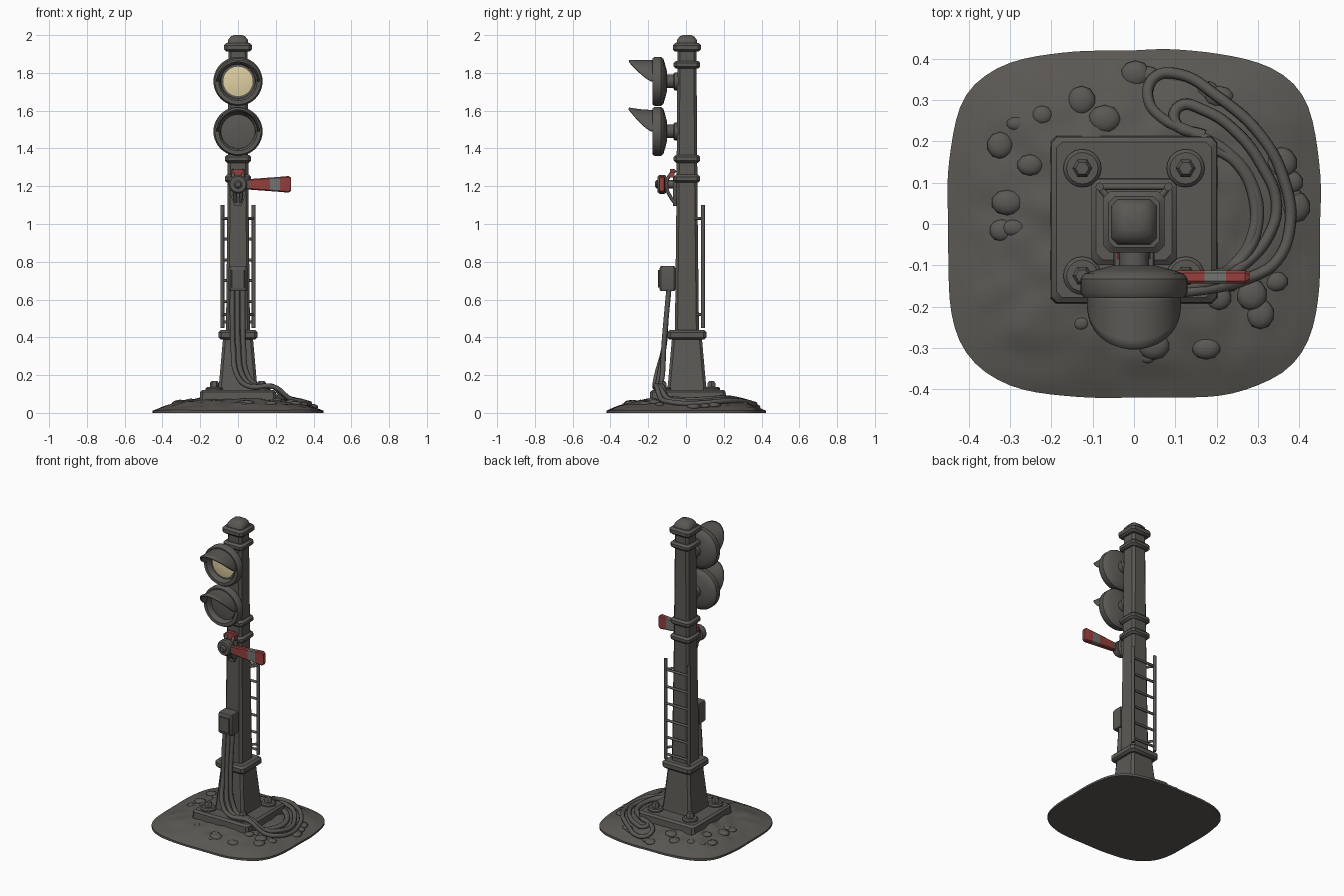
import bpy, bmesh, math, random
from mathutils import Vector, noise

if "Cube" in bpy.data.objects:
    bpy.data.objects.remove(bpy.data.objects["Cube"])

random.seed(4)


def material(name, rgb):
    m = bpy.data.materials.new(name)
    m.diffuse_color = (*rgb, 1)
    m.use_nodes = True
    m.node_tree.nodes["Principled BSDF"].inputs["Base Color"].default_value = m.diffuse_color
    return m


IRON = material("dark iron grey", (0.105, 0.098, 0.088))
RED = material("faded red", (0.30, 0.05, 0.047))
STRIPE = material("stripe grey", (0.17, 0.175, 0.165))
LENS = material("cream lens", (0.74, 0.63, 0.36))


def finish(name, bm, mats=(IRON,), angle=35):
    bmesh.ops.recalc_face_normals(bm, faces=bm.faces[:])
    me = bpy.data.meshes.new(name)
    bm.to_mesh(me)
    bm.free()
    ob = bpy.data.objects.new(name, me)
    bpy.context.collection.objects.link(ob)
    for m in mats:
        me.materials.append(m)
    bpy.ops.object.select_all(action='DESELECT')
    ob.select_set(True)
    bpy.context.view_layer.objects.active = ob
    bpy.ops.object.shade_smooth_by_angle(angle=math.radians(angle))
    return ob


def skin(bm, rings, cap=True):
    """Join successive rings of points into a closed skin."""
    vs = [[bm.verts.new(p) for p in r] for r in rings]
    n = len(vs[0])
    for a, b in zip(vs, vs[1:]):
        for i in range(n):
            bm.faces.new((a[i], a[(i + 1) % n], b[(i + 1) % n], b[i]))
    if cap:
        bm.faces.new(vs[0])
        bm.faces.new(vs[-1])


def loft(name, sections, centre=(0, 0, 0), axis='z', ch=0.012, mats=(IRON,)):
    """Chamfered rectangles (t, half a, half b) along z or x."""
    c, rings = Vector(centre), []
    for t, a, b in sections:
        k = min(ch, a * .5, b * .5)
        ring = [(a, b - k), (a - k, b), (k - a, b), (-a, b - k),
                (-a, k - b), (k - a, -b), (a - k, -b), (a, k - b)]
        rings.append([c + Vector((p, q, t) if axis == 'z' else (t, p, q)) for p, q in ring])
    bm = bmesh.new()
    skin(bm, rings)
    return finish(name, bm, mats)


def collar(name, z0, z1, h, y=0.005):
    return loft(name, [(z0, h - .012, h - .012), (z0 + .012, h, h),
                       (z1 - .012, h, h), (z1, h - .012, h - .012)], (0, y, 0), ch=0.016)


def lathe(name, profile, centre, axis='y', n=32, mats=(IRON,)):
    c, rings = Vector(centre), []
    for r, t in profile:
        pts = [(r * math.cos(i * math.tau / n), r * math.sin(i * math.tau / n)) for i in range(n)]
        rings.append([c + Vector((p, t, q) if axis == 'y' else (p, q, t)) for p, q in pts])
    bm = bmesh.new()
    skin(bm, rings)
    return finish(name, bm, mats)


def tube(name, pts, r, smooth=True):
    cu = bpy.data.curves.new(name, 'CURVE')
    cu.dimensions, cu.bevel_depth, cu.bevel_resolution = '3D', r, 2
    cu.use_fill_caps, cu.resolution_u = True, 6
    if smooth:
        sp = cu.splines.new('BEZIER')
        sp.bezier_points.add(len(pts) - 1)
        for bp, p in zip(sp.bezier_points, pts):
            bp.co = p
            bp.handle_left_type = bp.handle_right_type = 'AUTO'
    else:
        sp = cu.splines.new('POLY')
        sp.points.add(len(pts) - 1)
        for bp, p in zip(sp.points, pts):
            bp.co = (*p, 1)
    ob = bpy.data.objects.new(name, cu)
    bpy.context.collection.objects.link(ob)
    cu.materials.append(IRON)
    bpy.ops.object.select_all(action='DESELECT')
    ob.select_set(True)
    bpy.context.view_layer.objects.active = ob
    bpy.ops.object.convert(target='MESH')
    bpy.ops.object.shade_smooth_by_angle(angle=math.radians(50))


# ground mound: rounded-square dome with gentle bumps
def mound_z(x, y):
    s = min(1, ((abs(x) / .45) ** 4 + (abs(y) / .42) ** 4) ** .25)
    return 0.012 + 0.07 * (1 - s ** 2.6)


bm = bmesh.new()
rings = []
N = 96
for s in [1, 1] + [1 - j / 22 for j in range(1, 21)]:
    ring = []
    for i in range(N):
        a = i * math.tau / N
        c, d = math.cos(a), math.sin(a)
        w = 1 + .012 * noise.noise(Vector((c * 3, d * 3, 5)))
        k = s * w / ((abs(c) / .45) ** 3.7 + (abs(d) / .42) ** 3.7) ** (1 / 3.7)
        x, y = k * c, k * d
        z = 0 if not rings else mound_z(x, y) + .012 * (1 - s ** 6) * noise.noise(Vector((x * 14, y * 14, 1)))
        ring.append((x, y, z))
    rings.append(ring)
skin(bm, rings)
finish("ground_mound", bm, angle=60)

# half-buried stones
bm = bmesh.new()
for _ in range(34):
    a = random.uniform(0, math.tau)
    k = random.uniform(.27, .39)
    c, d = math.cos(a), math.sin(a)
    if c > 0 and -.3 < d:
        k = .39
    x, y = k * c, k * d * .93
    r = random.uniform(.018, .04)
    g = bmesh.ops.create_icosphere(bm, subdivisions=2, radius=1)
    q = random.uniform(.7, 1.1)
    for v in g['verts']:
        v.co = (x + v.co.x * r, y + v.co.y * r * q, mound_z(x, y) - .003 + v.co.z * r * .42)
finish("stones", bm, angle=60)

# plinth and anchor bolts
loft("plinth", [(.03, .205, .205), (.11, .2, .2), (.122, .188, .188)], (0, .01, 0), ch=.014)
for sx in (-1, 1):
    for sy in (-1, 1):
        p = (.125 * sx, .005 + .13 * sy, 0)
        lathe("washer", [(.046, .11), (.046, .13), (.038, .138)], p, 'z', 20)
        lathe("anchor_bolt", [(.024, .13), (.024, .158), (.016, .168)], p, 'z', 6)

# post: tapered foot, shaft, collars and cap
loft("post_foot", [(.11, .106, .106), (.16, .1, .1), (.41, .078, .078)], (0, .005, 0), ch=.014)
loft("post_shaft", [(.4, .064, .064), (1.1, .056, .056), (1.95, .05, .05)], (0, .005, 0), ch=.014)
collar("foot_collar", .388, .438, .104)
for z in (1.24, 1.345, 1.843):
    collar("post_collar", z - .021, z + .021, .07)
collar("cap_collar", 1.912, 1.958, .074)
loft("post_cap", [(1.95, .056, .056), (1.975, .052, .052), (1.993, .038, .038), (2.0, .022, .022)],
     (0, .005, 0), ch=.016)

# signal lamps with hoods and arms
for label, z, mat, lr in (("upper", 1.755, LENS, .078), ("lower", 1.49, IRON, .086)):
    c = (0, 0, z)
    lathe(label + "_lamp_body", [(.05, -.1), (.095, -.112), (.12, -.12), (.13, -.133), (.13, -.165),
                                 (.122, -.178), (.102, -.178), (.094, -.168), (.09, -.145)], c, n=40)
    lathe(label + "_lens", [(lr, -.142), (lr, -.149), (lr * .7, -.153), (lr * .3, -.155)], c, mats=(mat,))
    lathe(label + "_lamp_arm", [(.036, -.04), (.036, -.12)], c, n=16)
    lathe(label + "_arm_flange", [(.048, -.04), (.048, -.06), (.04, -.066)], c, n=16)
    bm = bmesh.new()
    cols = []
    lift = .0 if label == "upper" else .012
    for i in range(25):
        a = math.pi * i / 24
        length = .018 + .117 * math.sin(a) ** .8
        col = []
        for j in range(7):
            u = length * j / 6
            col.append(bm.verts.new((.108 * math.cos(a), -.168 - u,
                                     z + .108 * math.sin(a) + lift * (u / .13) ** 2)))
        cols.append(col)
    for p, q in zip(cols, cols[1:]):
        for j in range(6):
            bm.faces.new((p[j], q[j], q[j + 1], p[j + 1]))
    ob = finish(label + "_hood", bm)
    m = ob.modifiers.new("thickness", 'SOLIDIFY')
    m.thickness, m.offset = .012, 0

# signal arm with stripes, coloured by distance along x
Z = 1.21
arm = loft("signal_arm", [(.02, .014, .02), (.06, .015, .028), (.17, .016, .036), (.222, .016, .04),
                          (.268, .016, .044), (.28, .011, .036)], (0, -.128, Z), 'x', .006,
           (RED, STRIPE, IRON))
for f in arm.data.polygons:
    f.material_index = 2 if f.center.x < .055 else 1 if .17 < f.center.x < .222 else 0
lathe("arm_hub", [(.046, -.105), (.05, -.115), (.05, -.14), (.042, -.15)], (0, 0, Z), n=20)
lathe("hub_pin", [(.022, -.05), (.022, -.155), (.014, -.164)], (0, 0, Z), n=12)


def plate(name, outline, y0, y1, mat):
    bm = bmesh.new()
    skin(bm, [[(x, y, z) for x, z in outline] for y in (y0, y1)])
    finish(name, bm, (mat,))


plate("pivot_plate", [(-.018, 1.095), (.018, 1.095), (.042, 1.16), (.042, 1.25), (-.042, 1.25), (-.042, 1.16)],
      -.07, -.045, IRON)
plate("red_marker", [(-.04, 1.245), (.04, 1.245), (.036, 1.275), (.022, 1.29), (-.022, 1.29), (-.036, 1.275)],
      -.085, -.06, RED)
for s in (-1, 1):
    tube("pivot_strut", [(.025 * s, -.055, 1.285), (.025 * s, -.092, 1.25), (.022 * s, -.104, 1.2),
                         (.015 * s, -.08, 1.14), (.01 * s, -.055, 1.105)], .009)

# junction box
loft("junction_box", [(.645, .046, .036), (.655, .05, .042), (.765, .05, .042), (.778, .046, .036)],
     (0, -.098, 0), ch=.008)
loft("box_door", [(.665, .036, .006), (.757, .036, .006)], (0, -.141, 0), ch=.003)

# cables dropping from the box and looping over the ground
outer = [(.28, -.13), (.345, -.09), (.378, 0), (.365, .1), (.31, .21), (.2, .31), (.11, .362), (.05, .355),
         (.035, .3), (.07, .255), (.14, .222), (.225, .175), (.285, .1), (.3, 0), (.265, -.08), (.2, -.13)]
inner = [(.27, -.095), (.325, -.03), (.345, .05), (.31, .14), (.25, .22), (.17, .275), (.11, .285), (.1, .245),
         (.17, .215)]
back = [(.24, -.1), (.285, -.03), (.29, .06), (.25, .145), (.18, .19)]
for x, y, path in ((-.03, -.165, outer), (-.002, -.15, inner), (.026, -.135, back)):
    drop = [(x, -.09, .66), (x, -.105, .5), (x + .004, -.118, .34), (x + .025, y + .01, .2),
            (x + .075, y, .145), (.19, y + .01, .138)]
    tube("cable", drop + [(p, q, mound_z(p, q) + .012) for p, q in path], .0135)

# ladder on the back of the post
for s in (-1, 1):
    tube("ladder_rail", [(.083 * s, .09, .45), (.083 * s, .09, 1.1)], .0105, False)
    for z in (.52, 1.03):
        tube("ladder_bracket", [(.083 * s, .09, z), (.045 * s, .04, z)], .008, False)
for i in range(6):
    z = .48 + .11 * i
    tube("ladder_rung", [(-.083, .09, z), (.083, .09, z)], .008, False)
